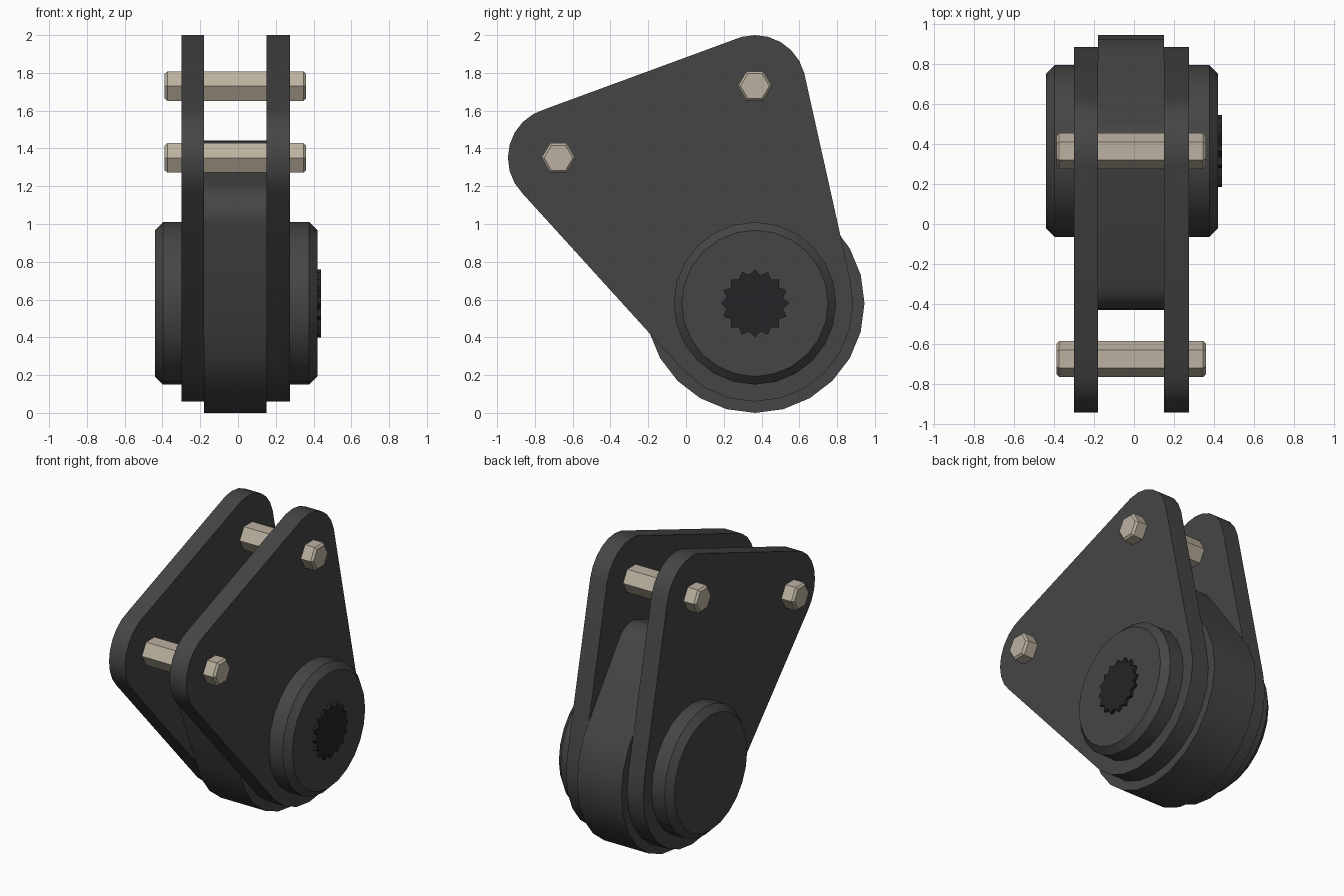
import bpy, bmesh, math
from mathutils import Vector
from mathutils.geometry import convex_hull_2d

if "Cube" in bpy.data.objects:
    bpy.data.objects.remove(bpy.data.objects["Cube"])

HUB = (0.365, 0.58)
PINS = [(0.365, 1.73), (-0.675, 1.35)]


def material(name, rgb):
    m = bpy.data.materials.new(name)
    m.diffuse_color = (*rgb, 1)
    m.use_nodes = True
    m.node_tree.nodes["Principled BSDF"].inputs["Base Color"].default_value = m.diffuse_color
    return m


DARK = material("dark_metal", (0.06, 0.06, 0.062))
BLACK = material("black_metal", (0.018, 0.018, 0.02))
TAN = material("pale_metal", (0.5, 0.44, 0.35))


def circle(c, r, n=24):
    return [(c[0] + r * math.cos(2 * math.pi * i / n),
             c[1] + r * math.sin(2 * math.pi * i / n)) for i in range(n)]


def hull(*circles):
    pts = [Vector(p) for c, r in circles for p in circle(c, r)]
    return [tuple(pts[i]) for i in convex_hull_2d(pts)]


def loft(name, sections, mat, smooth=True):
    """Skin a list of (x, yz outline) sections and cap both ends."""
    bm = bmesh.new()
    rings = [[bm.verts.new((x, y, z)) for y, z in outline] for x, outline in sections]
    n = len(rings[0])
    for a, b in zip(rings, rings[1:]):
        for i in range(n):
            j = (i + 1) % n
            bm.faces.new((a[i], a[j], b[j], b[i]))
    bm.faces.new(rings[0])
    bm.faces.new(rings[-1])
    bmesh.ops.recalc_face_normals(bm, faces=bm.faces)
    me = bpy.data.meshes.new(name)
    bm.to_mesh(me)
    bm.free()
    me.materials.append(mat)
    ob = bpy.data.objects.new(name, me)
    bpy.context.collection.objects.link(ob)
    if smooth:
        bpy.ops.object.select_all(action='DESELECT')
        ob.select_set(True)
        bpy.context.view_layer.objects.active = ob
        bpy.ops.object.shade_smooth_by_angle(angle=math.radians(30))
    return ob


def chamfered_rod(name, c, r, n, x0, x1, bevel, mat, smooth):
    return loft(name, [(x0, circle(c, r - bevel, n)), (x0 + bevel, circle(c, r, n)),
                       (x1 - bevel, circle(c, r, n)), (x1, circle(c, r - bevel, n))],
                mat, smooth)


# Two side plates
plate = hull((HUB, 0.52), (PINS[0], 0.27), (PINS[1], 0.268))
for name, x0, x1 in (("left_plate", -0.30, -0.18), ("right_plate", 0.15, 0.275)):
    loft(name, [(x0, plate), (x1, plate)], DARK)

# Core between the plates: the upper corners drawn in towards the hub
K = 0.607
corners = [((HUB[0] + (y - HUB[0]) * K, HUB[1] + (z - HUB[1]) * K), 0.27 * K)
           for y, z in PINS]
core = hull((HUB, 0.58), *corners)
loft("core", [(-0.18, core), (0.15, core)], DARK)

# Chamfered hub running through everything
chamfered_rod("hub", HUB, 0.43, 24, -0.44, 0.42, 0.043, DARK, True)

# Toothed shaft end on the right side
teeth = 16
star = []
for i in range(teeth * 2):
    r = 0.18 if i % 2 == 0 else 0.152
    a = math.pi * i / teeth
    star.append((HUB[0] + r * math.cos(a), HUB[1] + r * math.sin(a)))
loft("splined_shaft", [(0.38, star), (0.44, star)], BLACK, False)

# Hexagonal pins
for name, c in zip(("upper_pin", "lower_pin"), PINS):
    chamfered_rod(name, c, 0.09, 6, -0.388, 0.36, 0.014, TAN, False)
